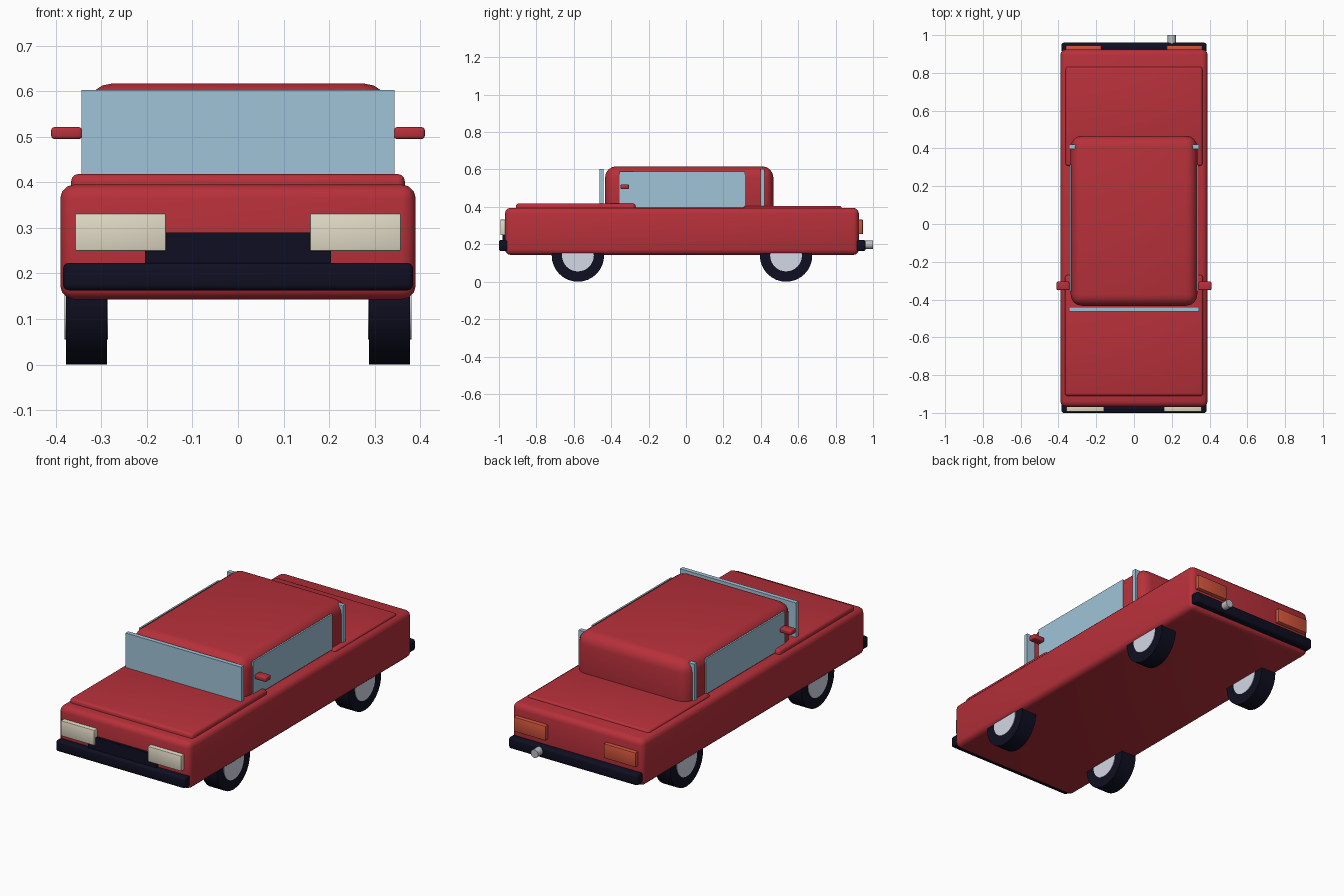
import bpy, bmesh, math
from mathutils import Matrix

if "Cube" in bpy.data.objects:
    bpy.data.objects.remove(bpy.data.objects["Cube"])


def material(name, hex_code):
    def lin(c):
        return c / 12.92 if c <= 0.04045 else ((c + 0.055) / 1.055) ** 2.4
    m = bpy.data.materials.new(name)
    rgb = [lin(int(hex_code[i:i + 2], 16) / 255) for i in (0, 2, 4)]
    m.diffuse_color = (*rgb, 1)
    m.use_nodes = True
    m.node_tree.nodes["Principled BSDF"].inputs["Base Color"].default_value = m.diffuse_color
    return m


RED = material("red paint", "B7303A")
DARK = material("dark rubber", "0F0F22")
GLASS = material("blue glass", "A0C4D8")
CREAM = material("cream lamp", "E2DBC7")
ORANGE = material("orange lamp", "D0533A")
SILVER = material("silver hub", "D3D8E5")
STEEL = material("exhaust steel", "BCBEC4")


def finish(name, bm, mat):
    mesh = bpy.data.meshes.new(name)
    bm.to_mesh(mesh)
    bm.free()
    mesh.materials.append(mat)
    ob = bpy.data.objects.new(name, mesh)
    bpy.context.collection.objects.link(ob)
    bpy.ops.object.select_all(action='DESELECT')
    ob.select_set(True)
    bpy.context.view_layer.objects.active = ob
    bpy.ops.object.shade_smooth_by_angle(angle=math.radians(35))
    return ob


def box(name, x, y, z, mat, bevel=0.0, segments=3):
    """Box from (min, max) ranges with rounded edges."""
    bm = bmesh.new()
    size = [r[1] - r[0] for r in (x, y, z)]
    mid = [(r[1] + r[0]) / 2 for r in (x, y, z)]
    bmesh.ops.create_cube(bm, size=1, matrix=Matrix.Translation(mid) @ Matrix.Diagonal((*size, 1)))
    if bevel:
        bmesh.ops.bevel(bm, geom=bm.edges[:], offset=bevel, segments=segments,
                        profile=0.5, affect='EDGES', clamp_overlap=True)
    return finish(name, bm, mat)


def cylinder(name, centre, radius, length, axis, mat, sides=32):
    rot = Matrix.Rotation(math.pi / 2, 4, 'Y' if axis == 'x' else 'X')
    bm = bmesh.new()
    bmesh.ops.create_cone(bm, cap_ends=True, segments=sides, radius1=radius, radius2=radius,
                          depth=length, matrix=Matrix.Translation(centre) @ rot)
    return finish(name, bm, mat)


def span(side, a, b):
    return tuple(sorted((side * a, side * b)))


# Bodywork
box("body", (-0.39, 0.39), (-0.968, 0.924), (0.143, 0.395), RED, 0.03)
box("hood", (-0.366, 0.366), (-0.91, -0.27), (0.36, 0.418), RED, 0.015)
box("trunk_lid", (-0.362, 0.362), (0.308, 0.832), (0.35, 0.406), RED, 0.012)
box("cabin", (-0.335, 0.335), (-0.433, 0.467), (0.32, 0.617), RED, 0.06, 4)

# Front and rear glass
box("windshield", (-0.344, 0.344), (-0.463, -0.44), (0.39, 0.603), GLASS)
box("rear_window", (-0.344, 0.344), (0.398, 0.421), (0.39, 0.603), GLASS)

# Bumpers, grille and exhaust
box("front_bumper", (-0.384, 0.384), (-1.0, -0.95), (0.163, 0.223), DARK, 0.012)
box("rear_bumper", (-0.384, 0.384), (0.91, 0.96), (0.163, 0.223), DARK, 0.012)
box("grille", (-0.204, 0.204), (-0.982, -0.95), (0.19, 0.29), DARK)
cylinder("exhaust_pipe", (0.2, 0.95, 0.198), 0.022, 0.1, 'y', STEEL, 16)

# Paired parts
for side, tag in ((-1, "left"), (1, "right")):
    box(tag + "_side_window", span(side, 0.331, 0.34), (-0.355, 0.316), (0.40, 0.59), GLASS)
    box(tag + "_mirror", span(side, 0.342, 0.41), (-0.35, -0.305), (0.495, 0.521), RED, 0.007)
    box(tag + "_headlight", span(side, 0.158, 0.358), (-0.993, -0.95), (0.249, 0.332), CREAM, 0.004, 2)
    box(tag + "_tail_light", span(side, 0.173, 0.362), (0.91, 0.946), (0.254, 0.332), ORANGE, 0.004, 2)
    for end, y in (("front", -0.578), ("rear", 0.535)):
        cylinder(f"{tag}_{end}_tyre", (side * 0.333, y, 0.14), 0.14, 0.09, 'x', DARK)
        cylinder(f"{tag}_{end}_hub", (side * 0.333, y, 0.14), 0.085, 0.095, 'x', SILVER)
